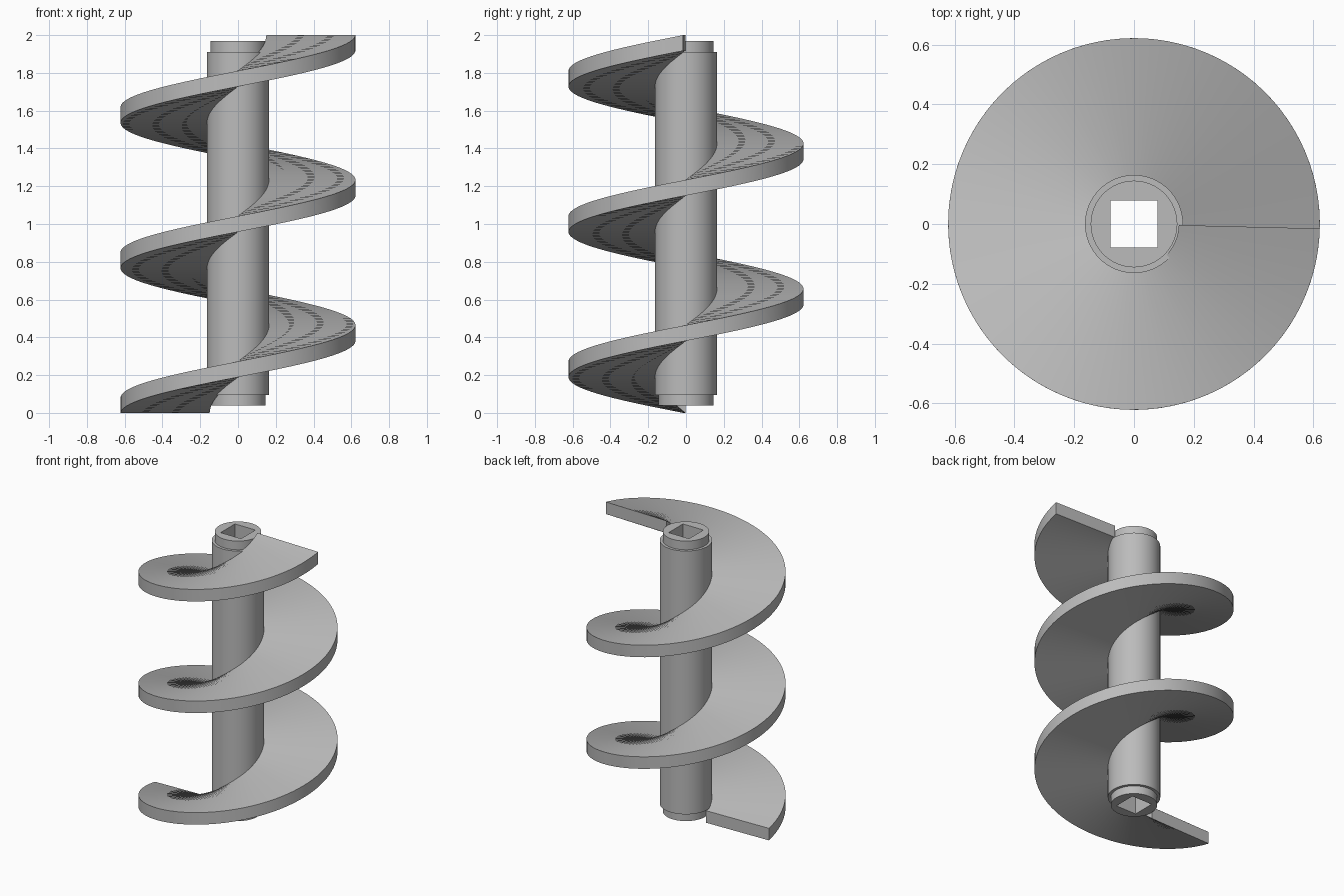
import bpy, bmesh, math

if "Cube" in bpy.data.objects:
    bpy.data.objects.remove(bpy.data.objects["Cube"], do_unlink=True)

steel = bpy.data.materials.new("grey steel")
steel.use_nodes = True
colour = (0.5, 0.5, 0.5, 1)
steel.diffuse_color = colour
steel.node_tree.nodes["Principled BSDF"].inputs["Base Color"].default_value = colour

SIDES = 64
BORE = 0.078         # half width of the square bore
HUB, SHAFT, RIM = 0.145, 0.164, 0.622
THICK = 0.083
TURN_STEPS = 96


def circle(radius):
    return lambda a: radius


def square(half):
    return lambda a: half / max(abs(math.cos(a)), abs(math.sin(a)))


def loft(name, rings, closed):
    """Skin a list of point rings; join last to first, or cap both ends."""
    bm = bmesh.new()
    loops = [[bm.verts.new(p) for p in ring] for ring in rings]
    pairs = list(zip(loops, loops[1:]))
    if closed:
        pairs.append((loops[-1], loops[0]))
    n = len(loops[0])
    for a, b in pairs:
        for i in range(n):
            j = (i + 1) % n
            bm.faces.new((a[i], a[j], b[j], b[i]))
    if not closed:
        bm.faces.new(loops[0])
        bm.faces.new(loops[-1])
    bmesh.ops.recalc_face_normals(bm, faces=bm.faces)
    mesh = bpy.data.meshes.new(name)
    bm.to_mesh(mesh)
    bm.free()
    mesh.materials.append(steel)
    obj = bpy.data.objects.new(name, mesh)
    bpy.context.collection.objects.link(obj)
    bpy.ops.object.select_all(action="DESELECT")
    obj.select_set(True)
    bpy.context.view_layer.objects.active = obj
    bpy.ops.object.shade_smooth_by_angle(angle=math.radians(30))
    return obj


# Stepped shaft with a square bore running right through it
profile = [(square(BORE), 0.04), (circle(HUB), 0.04), (circle(HUB), 0.095),
           (circle(SHAFT), 0.095), (circle(SHAFT), 1.91), (circle(HUB), 1.91),
           (circle(HUB), 1.97), (square(BORE), 1.97)]
angles = [2 * math.pi * i / SIDES for i in range(SIDES)]
loft("shaft", [[(r(a) * math.cos(a), r(a) * math.sin(a), z) for a in angles]
               for r, z in profile], True)

# Screw flight: a rectangular section swept two and a half turns upwards
start, end = math.radians(181.4), math.radians(180 + 900 - 1.4)
steps = int(2.5 * TURN_STEPS)
sections = []
for k in range(steps + 1):
    t = k / steps
    a = start + (end - start) * t
    z = (2 - THICK) * t
    sections.append([(r * math.cos(a), r * math.sin(a), z + h) for r, h in
                     ((0.15, 0), (RIM, 0), (RIM, THICK), (0.15, THICK))])
loft("screw_flight", sections, False)
